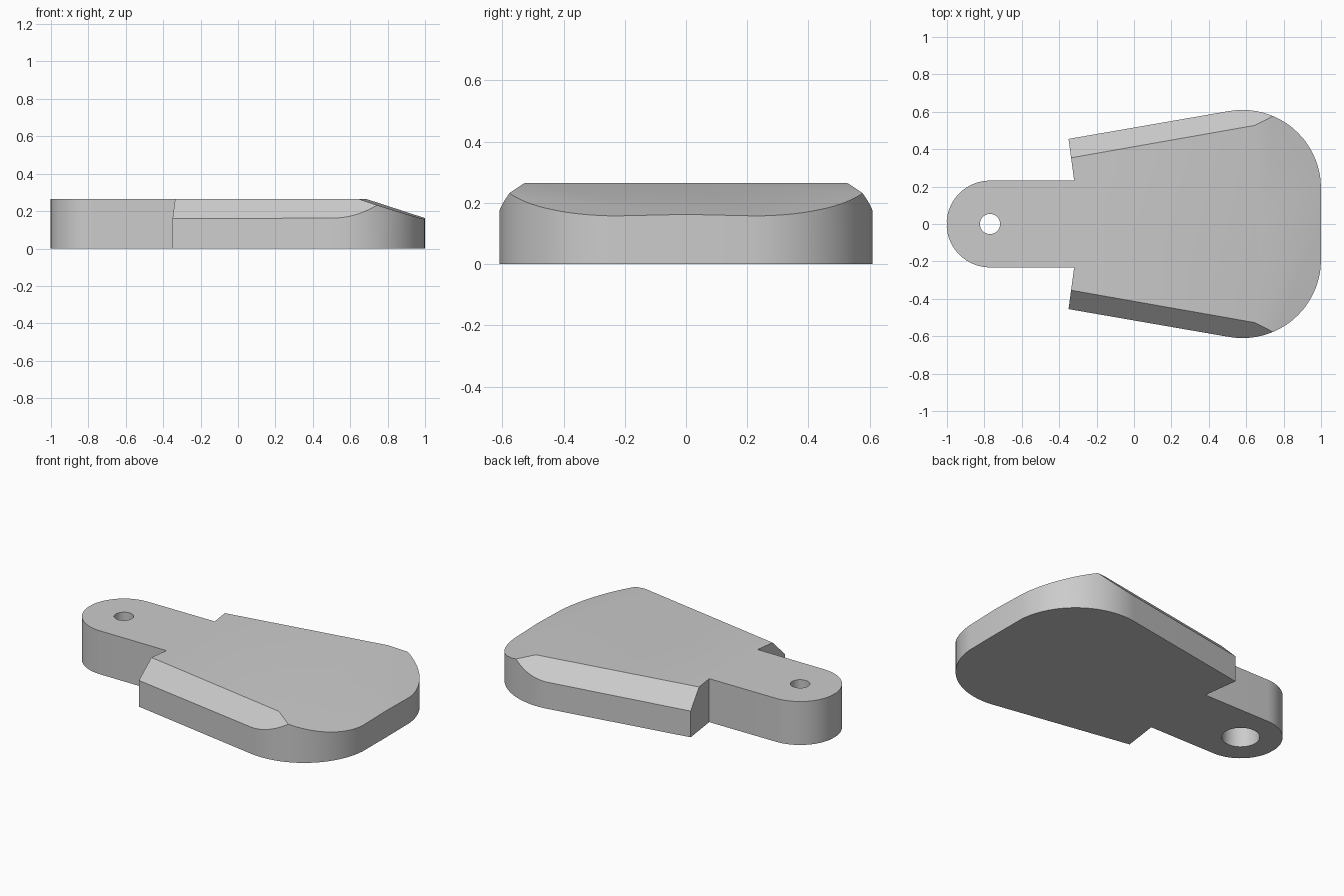
import bpy, bmesh, math
from mathutils import Vector

cube = bpy.data.objects.get("Cube")
if cube:
    bpy.data.objects.remove(cube, do_unlink=True)

HEIGHT = 0.265
RIM = 0.16          # height of the lower edge of every chamfer
HOLE_X = -0.77

grey = bpy.data.materials.new("plain grey")
grey.use_nodes = True
colour = (0.6, 0.6, 0.6, 1)
grey.diffuse_color = colour
grey.node_tree.nodes["Principled BSDF"].inputs["Base Color"].default_value = colour


def arc(cx, cy, r, start, end, steps):
    """Points along an arc, angles in degrees."""
    angles = [math.radians(start + (end - start) * i / steps) for i in range(steps + 1)]
    return [(cx + r * math.cos(a), cy + r * math.sin(a)) for a in angles]


def cut(bm, point, normal):
    """Slice off everything on the normal side and cap the opening."""
    geom = bm.verts[:] + bm.edges[:] + bm.faces[:]
    result = bmesh.ops.bisect_plane(bm, geom=geom, dist=1e-5, plane_co=point,
                                    plane_no=normal, clear_outer=True)
    edges = [e for e in result["geom_cut"]
             if isinstance(e, bmesh.types.BMEdge) and e.is_boundary]
    bmesh.ops.edgeloop_fill(bm, edges=edges)


def make_object(name, bm):
    bmesh.ops.recalc_face_normals(bm, faces=bm.faces[:])
    mesh = bpy.data.meshes.new(name)
    bm.to_mesh(mesh)
    bm.free()
    mesh.materials.append(grey)
    obj = bpy.data.objects.new(name, mesh)
    bpy.context.collection.objects.link(obj)
    return obj


# Half outline from the wide end round to the tab, then mirrored
half = arc(0.58, 0.19, 0.42, 5, 100, 24)
half += [(-0.35, 0.455), (-0.32, 0.233)]
half += arc(HOLE_X, 0, 0.232, 90, 176, 16)
outline = [(1, 0)] + half + [(-1, 0)] + [(x, -y) for x, y in reversed(half)]

# Solid plate
bm = bmesh.new()
base = bm.faces.new([bm.verts.new((x, y, 0)) for x, y in outline])
top = bmesh.ops.extrude_face_region(bm, geom=[base], use_keep_orig=True)
bmesh.ops.translate(bm, vec=(0, 0, HEIGHT),
                    verts=[v for v in top["geom"] if isinstance(v, bmesh.types.BMVert)])
bmesh.ops.recalc_face_normals(bm, faces=bm.faces[:])

# Chamfers along both sides and the gentle slope at the wide end
tilt = math.radians(10)
for side in (1, -1):
    cut(bm, Vector((-0.35, side * 0.455, RIM)),
        Vector((-math.sin(tilt), side * math.cos(tilt), 0.97)))
    crest = Vector((0.685, 0, HEIGHT))
    corner = Vector((0.645, side * 0.53, HEIGHT))
    rim = Vector((1, side * 0.1, RIM))
    normal = (corner - crest).cross(rim - crest)
    if normal.z < 0:
        normal.negate()
    cut(bm, crest, normal)
plate = make_object("plate", bm)


# Narrow through hole with a wide bore underneath
def cutter(name, radius, bottom, height):
    bm = bmesh.new()
    bmesh.ops.create_cone(bm, cap_ends=True, segments=40, radius1=radius,
                          radius2=radius, depth=height)
    bmesh.ops.translate(bm, verts=bm.verts[:], vec=(HOLE_X, 0, bottom + height / 2))
    obj = make_object(name, bm)
    obj.hide_render = True
    return obj


bpy.ops.object.select_all(action="DESELECT")
plate.select_set(True)
bpy.context.view_layer.objects.active = plate
for name, radius, bottom, height in (("bore_cutter", 0.105, -0.1, 0.31),
                                     ("hole_cutter", 0.054, -0.1, 0.5)):
    tool = cutter(name, radius, bottom, height)
    mod = plate.modifiers.new(name, "BOOLEAN")
    mod.operation = "DIFFERENCE"
    mod.solver = "EXACT"
    mod.object = tool
    bpy.ops.object.modifier_apply(modifier=mod.name)
    bpy.data.objects.remove(tool, do_unlink=True)

bpy.ops.object.shade_smooth_by_angle(angle=math.radians(30))
